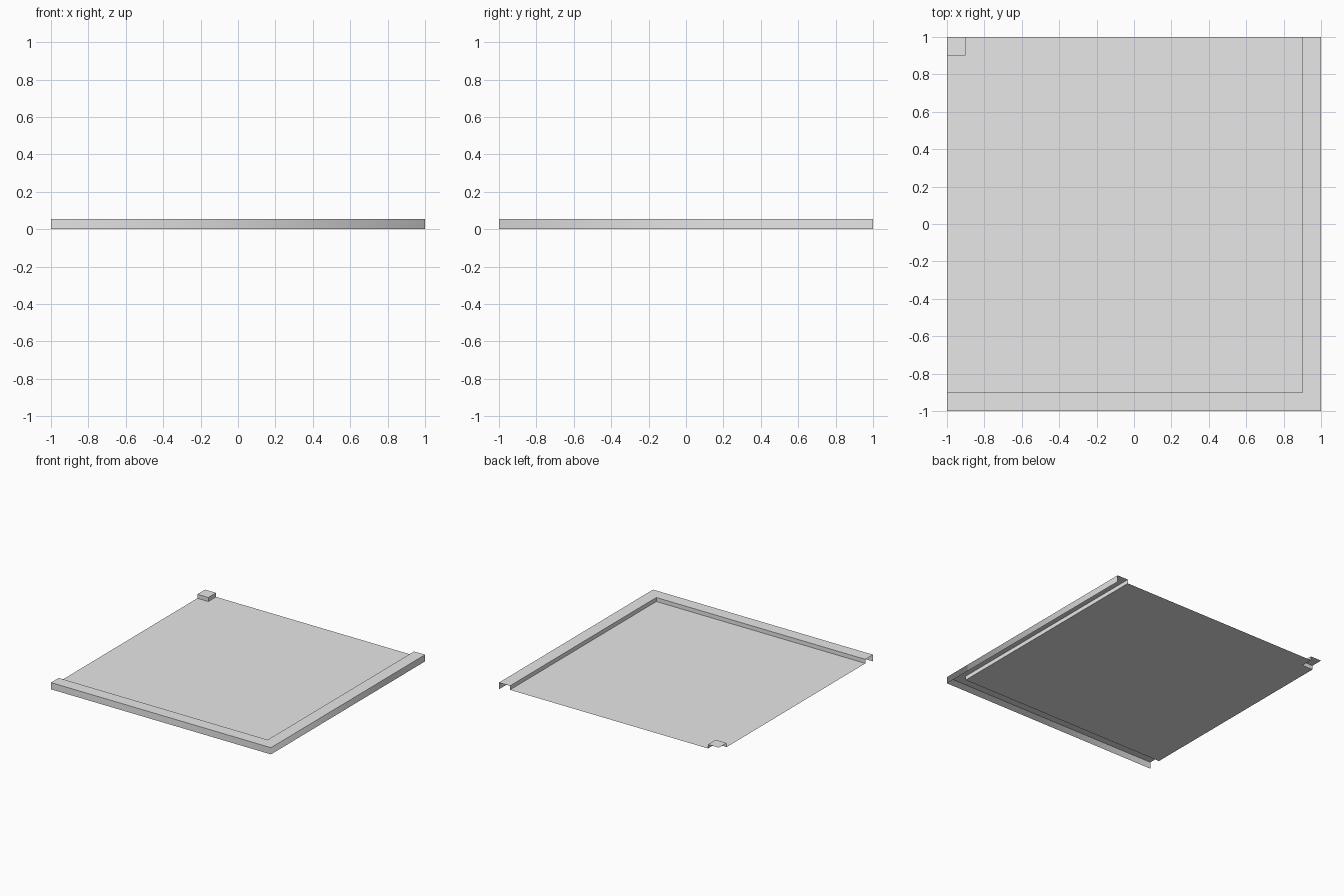
import bpy
import bmesh

cube = bpy.data.objects.get("Cube")
if cube:
    bpy.data.objects.remove(cube, do_unlink=True)

HALF, INNER = 1.0, 0.9
TOP, FLOOR = 0.055, 0.022

grey = bpy.data.materials.new("plain grey")
grey.use_nodes = True
GREY = (0.8, 0.8, 0.8, 1)
grey.diffuse_color = GREY
grey.node_tree.nodes["Principled BSDF"].inputs["Base Color"].default_value = GREY


def finish(name, bm):
    mesh = bpy.data.meshes.new(name)
    bm.to_mesh(mesh)
    bm.free()
    mesh.materials.append(grey)
    obj = bpy.data.objects.new(name, mesh)
    bpy.context.collection.objects.link(obj)
    return obj


def sweep(name, rails):
    """Join neighbouring rails of points with open strips of quads."""
    bm = bmesh.new()
    rows = [[bm.verts.new(p) for p in rail] for rail in rails]
    for low, high in zip(rows, rows[1:]):
        for i in range(len(low) - 1):
            bm.faces.new((low[i], low[i + 1], high[i + 1], high[i]))
    return finish(name, bm)


def corner_rail(r, z):
    """L-shaped path along the front and one side."""
    return [(-HALF, -r, z), (r, -r, z), (r, HALF, z)]


# Kerb: hollow channel with outer wall, top and inner wall
kerb = sweep("kerb", [corner_rail(HALF, 0), corner_rail(HALF, TOP),
                      corner_rail(INNER, TOP), corner_rail(INNER, FLOOR)])

# Only the outer upright corner is shaded smoothly
for poly in kerb.data.polygons:
    poly.use_smooth = True
for edge in kerb.data.edges:
    ends = [kerb.data.vertices[i].co for i in edge.vertices]
    edge.use_edge_sharp = not all(p.x == HALF and p.y == -HALF for p in ends)

# Corner post: top plate and two walls facing the floor
bm = bmesh.new()
path = [(-HALF, INNER), (-INNER, INNER), (-INNER, HALF)]
low = [bm.verts.new((x, y, FLOOR)) for x, y in path]
high = [bm.verts.new((x, y, TOP)) for x, y in path]
for i in range(2):
    bm.faces.new((low[i], low[i + 1], high[i + 1], high[i]))
bm.faces.new(high + [bm.verts.new((-HALF, HALF, TOP))])
finish("corner_post", bm)

# Floor with a notch where the post stands
bm = bmesh.new()
outline = [(-HALF, -INNER), (INNER, -INNER), (INNER, HALF)] + path[::-1]
bm.faces.new([bm.verts.new((x, y, FLOOR)) for x, y in outline])
finish("floor", bm)
